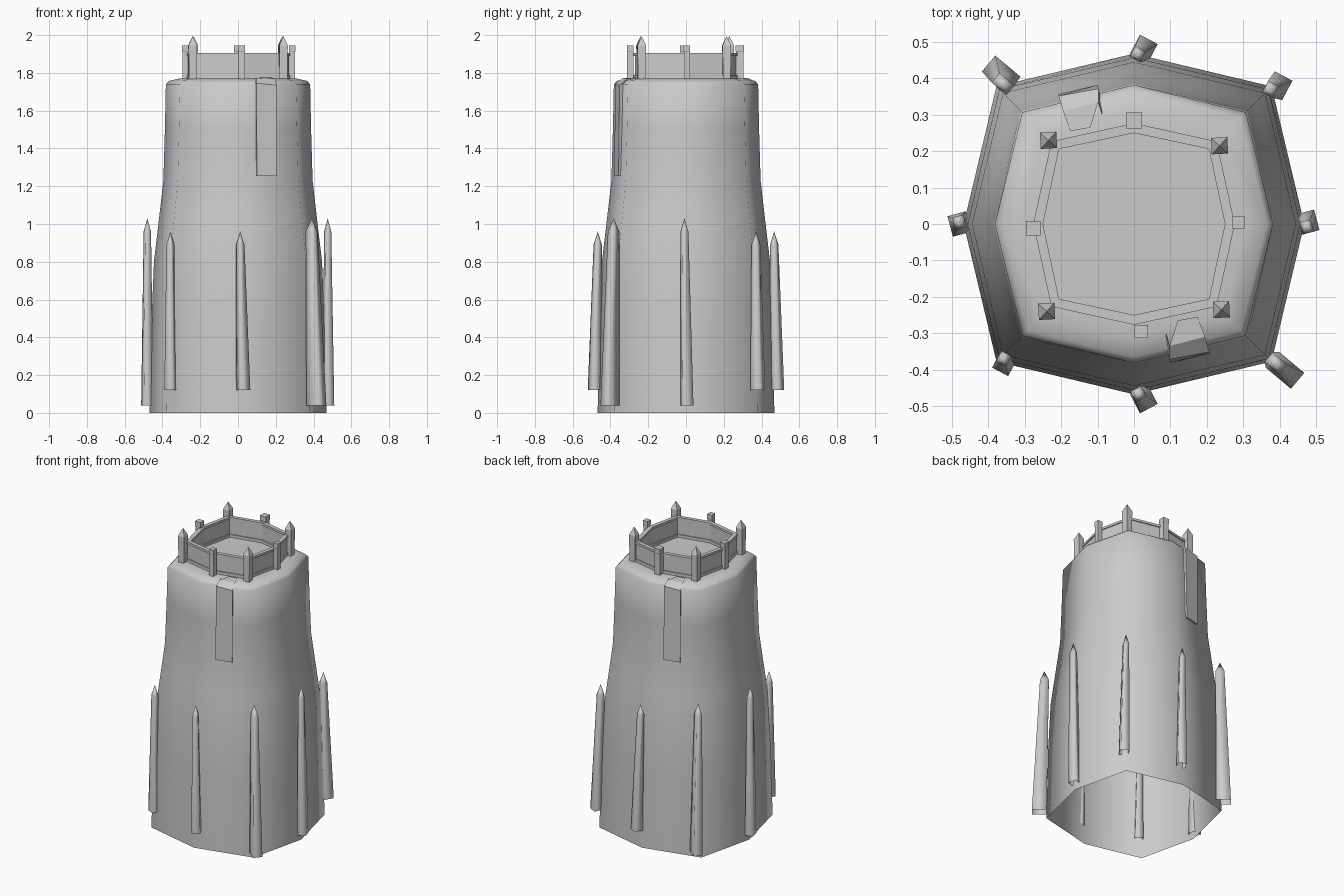
import bpy
from math import radians, atan2, degrees, cos, sin
from mathutils import Vector

if "Cube" in bpy.data.objects:
    bpy.data.objects.remove(bpy.data.objects["Cube"])


def make(name, verts, faces, smooth=False):
    me = bpy.data.meshes.new(name)
    me.from_pydata([tuple(v) for v in verts], [], faces)
    me.update()
    ob = bpy.data.objects.new(name, me)
    bpy.context.collection.objects.link(ob)
    if smooth:
        for p in me.polygons:
            p.use_smooth = True
    return ob


def octagon(a, d, z):
    """Eight-sided ring: a = reach on the axes, d = x and y of the diagonal corners."""
    return [(a, 0, z), (d, d, z), (0, a, z), (-d, d, z),
            (-a, 0, z), (-d, -d, z), (0, -a, z), (d, -d, z)]


def loft(name, rings, smooth=False, closed=False, cap=False):
    n, m = len(rings[0]), len(rings)
    verts = [v for r in rings for v in r]
    faces = []
    for i in range(m if closed else m - 1):
        a, b = i * n, (i + 1) % m * n
        faces += [(a + k, a + (k + 1) % n, b + (k + 1) % n, b + k) for k in range(n)]
    if cap:
        faces.append(tuple(range((m - 1) * n, m * n)))
    return make(name, verts, faces, smooth)


def square(c, w, l, rot):
    """Square section centred at c, w across and l along the rotated direction."""
    r = radians(rot)
    u, v = Vector((cos(r), sin(r), 0)), Vector((-sin(r), cos(r), 0))
    return [Vector(c) + u * l * s / 2 + v * w * t / 2
            for s, t in ((-1, -1), (1, -1), (1, 1), (-1, 1))]


def spike(name, rings, tip, smooth=False):
    """Four-sided post ending in a pyramid point."""
    verts = [v for r in rings for v in r] + [Vector(tip)]
    faces = []
    for i in range(len(rings) - 1):
        a = i * 4
        faces += [(a + k, a + (k + 1) % 4, a + 4 + (k + 1) % 4, a + 4 + k) for k in range(4)]
    t = len(verts) - 1
    faces += [(t - 4 + k, t - 4 + (k + 1) % 4, t) for k in range(4)]
    return make(name, verts, faces, smooth)


# tower body, open underneath, with rounded shoulder
profile = [(0.468, 0.378, 0), (0.457, 0.37, 0.5), (0.445, 0.36, 0.8),
           (0.418, 0.338, 1.03), (0.395, 0.319, 1.23), (0.387, 0.312, 1.5),
           (0.382, 0.307, 1.74), (0.365, 0.293, 1.758), (0.31, 0.25, 1.77),
           (0.25, 0.205, 1.77)]
loft("tower_body", [octagon(*p) for p in profile], smooth=True)

# deck inside the parapet
make("deck", octagon(0.255, 0.21, 1.771), [tuple(range(8))])


# parapet wall with top and bottom rails
def band(name, ai, di, ao, do, z0, z1):
    loft(name, [octagon(ao, do, z0), octagon(ao, do, z1),
                octagon(ai, di, z1), octagon(ai, di, z0)], closed=True)


band("parapet_panels", 0.257, 0.212, 0.27, 0.222, 1.765, 1.895)
band("parapet_top_rail", 0.25, 0.206, 0.277, 0.227, 1.89, 1.905)
band("parapet_bottom_rail", 0.25, 0.206, 0.277, 0.227, 1.765, 1.79)

# pointed parapet corner posts
for x, y in ((-0.235, 0.23), (0.235, 0.215), (0.24, -0.235), (-0.24, -0.24)):
    rings = [square((x, y, z), w, w, 3) for z, w in ((1.765, 0.04), (1.945, 0.045))]
    spike("pointed_parapet_post", rings, (x, y, 1.995))

# flat parapet posts
for x, y, w in ((0, 0.285, 0.044), (0.287, 0.005, 0.034), (0.02, -0.295, 0.036), (-0.277, -0.012, 0.04)):
    loft("flat_parapet_post", [square((x, y, z), s, s, 0) for z, s in
                               ((1.765, w * 0.9), (1.91, w * 0.9), (1.915, w), (1.945, w))], cap=True)

# leaning stakes: bottom centre, top centre, z range, section width, length, turn
stakes = [
    ((0.028, 0.483), (0.01, 0.467), 0.12, 0.96, 0.055, 0.055, 62),
    ((0.028, -0.483), (0.012, -0.467), 0.12, 0.96, 0.055, 0.055, -62),
    ((0.397, 0.38), (0.375, 0.37), 0.12, 0.96, 0.055, 0.06, 62),
    ((-0.355, -0.382), (-0.358, -0.37), 0.12, 0.96, 0.05, 0.055, 242),
    ((0.478, 0.005), (0.475, -0.008), 0.04, 1.03, 0.058, 0.05, 15),
    ((-0.48, 0), (-0.48, 0.005), 0.04, 1.03, 0.058, 0.052, 195),
    ((0.415, -0.402), (0.39, -0.383), 0.04, 1.03, 0.057, 0.09, -40),
    ((-0.365, 0.412), (-0.36, 0.385), 0.04, 1.03, 0.057, 0.09, 140),
]
for (bx, by), (tx, ty), z0, z1, w, l, rot in stakes:
    mid = z1 - 0.07
    rings = [square((bx, by, z0), w, l, rot),
             square((tx, ty, mid), w * 0.6, l * 0.6, rot)]
    spike("stake", rings, (tx, ty, z1), smooth=True)

# hanging strips draped over the shoulder, front and back
for s in (1, -1):
    left = [(0.10, -0.382, 1.255), (0.098, -0.372, 1.745), (0.098, -0.335, 1.772), (0.12, -0.265, 1.775)]
    right = [(0.207, -0.357, 1.255), (0.207, -0.352, 1.735), (0.195, -0.31, 1.77), (0.175, -0.255, 1.775)]
    verts = [(s * x, s * y, z) for x, y, z in left + right]
    # side returns run back into the wall
    verts += [(s * x * 0.9, s * y * 0.9, z) for x, y, z in left[:3] + right[:3]]
    faces = [(i, i + 4, i + 5, i + 1) for i in range(3)]
    faces += [(i, i + 1, i + 9, i + 8) for i in range(2)]
    faces += [(i + 4, i + 11, i + 12, i + 5) for i in range(2)]
    faces += [(0, 8, 11, 4)]
    make("hanging_strip", verts, faces, smooth=False)
